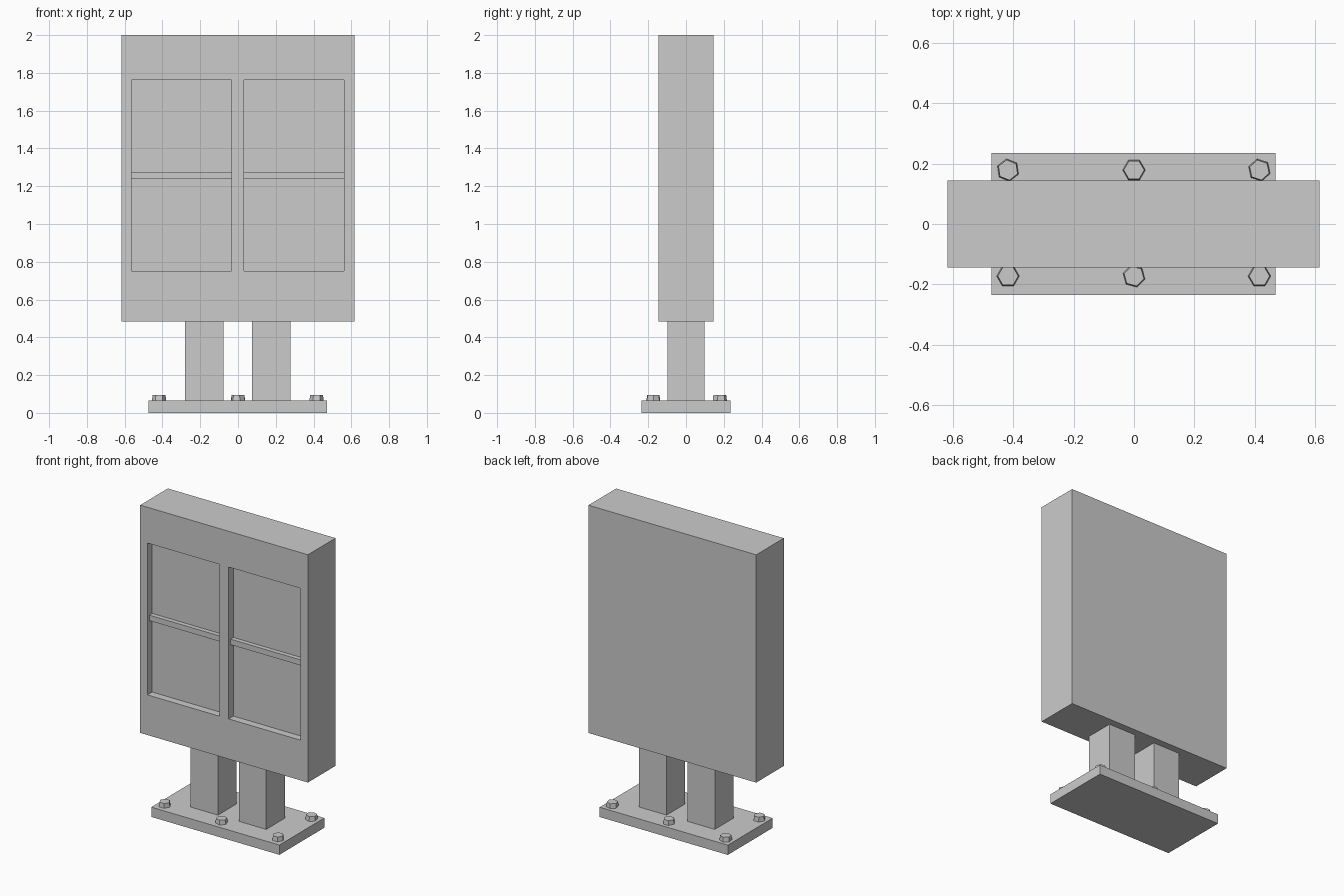
import bpy
import bmesh
from math import radians
from mathutils import Matrix, Vector

default = bpy.data.objects.get("Cube")
if default:
    bpy.data.objects.remove(default, do_unlink=True)

# Single flat grey for the whole sign
GREY = (0.6, 0.6, 0.6, 1.0)
grey = bpy.data.materials.new("light_grey")
grey.use_nodes = True
grey.diffuse_color = GREY
grey.node_tree.nodes["Principled BSDF"].inputs["Base Color"].default_value = GREY


def finish(name, bm):
    mesh = bpy.data.meshes.new(name)
    bm.to_mesh(mesh)
    bm.free()
    mesh.materials.append(grey)
    obj = bpy.data.objects.new(name, mesh)
    bpy.context.collection.objects.link(obj)
    return obj


def box(name, x, y, z):
    """Box from its (min, max) extent on each axis."""
    size = Vector((x[1] - x[0], y[1] - y[0], z[1] - z[0]))
    centre = Vector((sum(x), sum(y), sum(z))) / 2
    bm = bmesh.new()
    bmesh.ops.create_cube(bm, size=1, matrix=Matrix.Translation(centre) @ Matrix.Diagonal(size).to_4x4())
    return finish(name, bm)


def hex_bolt(name, x, y, turn):
    """Six-sided bolt head, slightly narrower at the top."""
    place = Matrix.Translation((x, y, 0.079)) @ Matrix.Rotation(radians(turn), 4, "Z")
    bm = bmesh.new()
    bmesh.ops.create_cone(bm, cap_ends=True, segments=6, radius1=0.038,
                          radius2=0.034, depth=0.032, matrix=place)
    return finish(name, bm)


# Base plate with two rows of bolts
box("base_plate", (-0.473, 0.47), (-0.236, 0.236), (0, 0.065))
for row, y, turns in (("front", -0.173, (30, 15, 30)), ("back", 0.179, (8, 30, 12))):
    for side, x, turn in zip(("right", "middle", "left"), (-0.418, 0, 0.416), turns):
        hex_bolt(f"{row}_{side}_bolt", x, y, turn)

# Two square posts
for side, x in (("right", (-0.28, -0.078)), ("left", (0.075, 0.277))):
    box(f"{side}_post", x, (-0.099, 0.097), (0.065, 0.485))

# Cabinet with two recessed windows, each divided by a crossbar
FRONT = -0.145
cabinet = box("cabinet", (-0.618, 0.616), (FRONT, 0.145), (0.485, 2.0))
for side, x in (("right", (-0.565, -0.035)), ("left", (0.033, 0.561))):
    cutter = box(f"{side}_window_cutter", x, (FRONT - 0.1, FRONT + 0.05), (0.752, 1.762))
    cutter.hide_render = True
    cut = cabinet.modifiers.new(f"{side}_window", "BOOLEAN")
    cut.operation = "DIFFERENCE"
    cut.solver = "EXACT"
    cut.object = cutter
    bpy.context.view_layer.objects.active = cabinet
    bpy.ops.object.modifier_apply(modifier=cut.name)
    bpy.data.objects.remove(cutter, do_unlink=True)
    box(f"{side}_crossbar", x, (FRONT + 0.02, FRONT + 0.05), (1.238, 1.275))
